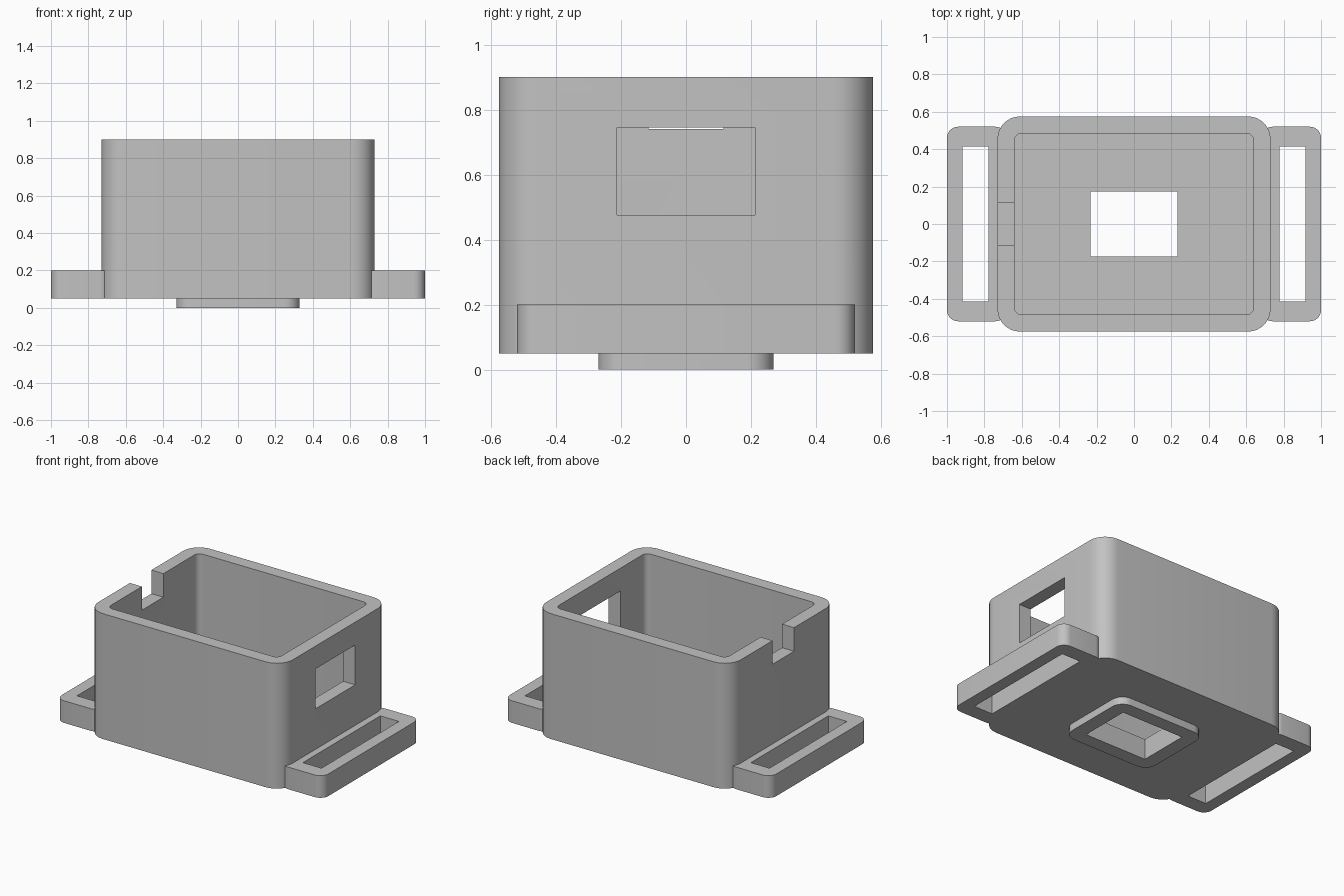
import bpy
import bmesh
from math import cos, sin, pi, radians

old = bpy.data.objects.get("Cube")
if old:
    bpy.data.objects.remove(old, do_unlink=True)

grey = bpy.data.materials.new("light grey plastic")
grey.use_nodes = True
colour = (0.54, 0.54, 0.54, 1)
grey.diffuse_color = colour
grey.node_tree.nodes["Principled BSDF"].inputs["Base Color"].default_value = colour


def block(name, x, y, z, radius=0.0, steps=8):
    """Upright prism over the ranges x, y and z, with rounded vertical corners."""
    bm = bmesh.new()
    corners = [(x[1], y[1], -1, -1), (x[0], y[1], 1, -1),
               (x[0], y[0], 1, 1), (x[1], y[0], -1, 1)]
    outline = []
    for i, (cx, cy, sx, sy) in enumerate(corners):
        for k in range(steps + 1 if radius else 1):
            a = pi / 2 * (i + k / steps)
            px = cx + radius * (sx + cos(a))
            py = cy + radius * (sy + sin(a))
            outline.append(bm.verts.new((px, py, z[0])))
    base = bm.faces.new(outline)
    top = bmesh.ops.extrude_face_region(bm, geom=[base])["geom"]
    verts = [v for v in top if isinstance(v, bmesh.types.BMVert)]
    bmesh.ops.translate(bm, verts=verts, vec=(0, 0, z[1] - z[0]))
    bmesh.ops.recalc_face_normals(bm, faces=bm.faces)
    mesh = bpy.data.meshes.new(name)
    bm.to_mesh(mesh)
    bm.free()
    mesh.materials.append(grey)
    obj = bpy.data.objects.new(name, mesh)
    bpy.context.collection.objects.link(obj)
    return obj


def combine(target, tool, operation):
    """Apply one boolean and discard its helper."""
    mod = target.modifiers.new(operation.lower(), "BOOLEAN")
    mod.operation = operation
    mod.solver = "EXACT"
    mod.object = tool
    bpy.context.view_layer.objects.active = target
    bpy.ops.object.modifier_apply(modifier=mod.name)
    bpy.data.objects.remove(tool, do_unlink=True)


# Rounded housing with strap lugs at both ends and a raised pad below
housing = block("strap_mount_housing", (-0.73, 0.73), (-0.575, 0.575), (0.05, 0.9), 0.12)
for side in (-1, 1):
    span = sorted((side * 0.68, side * 1.0))
    combine(housing, block("strap_lug", span, (-0.52, 0.52), (0.05, 0.2), 0.06), "UNION")
combine(housing, block("bottom_pad", (-0.33, 0.33), (-0.27, 0.27), (0, 0.08), 0.08), "UNION")

# Open cavity and the strap slots
combine(housing, block("cavity", (-0.64, 0.64), (-0.485, 0.485), (0.14, 1.1), 0.04), "DIFFERENCE")
for side in (-1, 1):
    span = sorted((side * 0.777, side * 0.917))
    combine(housing, block("strap_slot", span, (-0.415, 0.415), (-0.1, 0.4)), "DIFFERENCE")

# Floor opening, end window and cable notch in the opposite rim
for name, x, y, z in (
    ("floor_opening", (-0.233, 0.233), (-0.175, 0.175), (-0.1, 0.3)),
    ("end_window", (0.55, 0.85), (-0.213, 0.213), (0.475, 0.745)),
    ("cable_notch", (-0.85, -0.55), (-0.115, 0.115), (0.74, 1.1)),
):
    combine(housing, block(name, x, y, z), "DIFFERENCE")

# Smooth rounded corners while keeping crisp edges
bpy.ops.object.select_all(action="DESELECT")
housing.select_set(True)
bpy.context.view_layer.objects.active = housing
bpy.ops.object.shade_smooth_by_angle(angle=radians(30))
